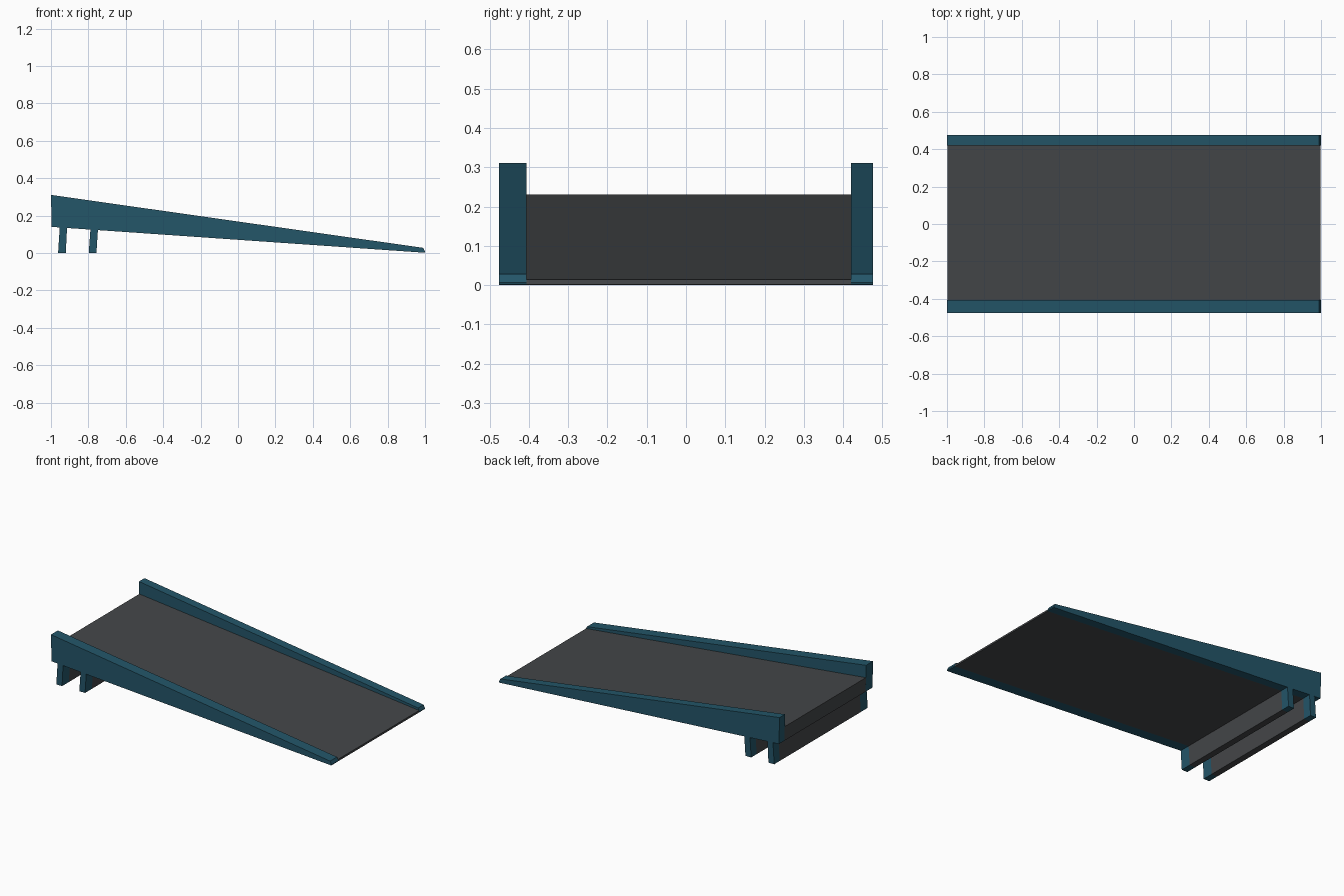
import bpy, bmesh

if "Cube" in bpy.data.objects:
    bpy.data.objects.remove(bpy.data.objects["Cube"])


def material(name, rgb):
    m = bpy.data.materials.new(name)
    m.diffuse_color = (*rgb, 1)
    m.use_nodes = True
    m.node_tree.nodes["Principled BSDF"].inputs["Base Color"].default_value = m.diffuse_color
    return m


blue = material("dark teal blue", (0.017, 0.092, 0.141))
grey = material("charcoal grey", (0.058, 0.062, 0.066))


def extrude_profile(name, profile, y0, y1, mat):
    """Extrude an x-z outline from y0 to y1."""
    bm = bmesh.new()
    face = bm.faces.new([bm.verts.new((x, y0, z)) for x, z in profile])
    new = bmesh.ops.extrude_face_region(bm, geom=[face])["geom"]
    bmesh.ops.translate(bm, vec=(0, y1 - y0, 0),
                        verts=[v for v in new if isinstance(v, bmesh.types.BMVert)])
    bmesh.ops.recalc_face_normals(bm, faces=bm.faces)
    mesh = bpy.data.meshes.new(name)
    bm.to_mesh(mesh)
    bm.free()
    mesh.materials.append(mat)
    ob = bpy.data.objects.new(name, mesh)
    bpy.context.collection.objects.link(ob)
    return ob


# y limits: front rail, deck between, back rail
FRONT, FRONT_IN, BACK_IN, BACK = -0.476, -0.406, 0.42, 0.476

# outlines in x-z
rail = [(-1, 0.311), (-0.996, 0.14), (0.998, 0.002), (1, 0.007), (0.99, 0.028)]
deck = [(-0.998, 0.231), (-0.996, 0.14), (0.998, 0.002), (0.997, 0.014)]
rear_foot = [(-0.953, 0.137), (-0.914, 0.1343), (-0.921, 0), (-0.962, 0)]
inner_foot = [(-0.789, 0.1257), (-0.749, 0.1229), (-0.757, 0), (-0.798, 0)]

# sloped deck
extrude_profile("ramp_deck", deck, FRONT_IN, BACK_IN, grey)

# side rails with feet below them
for side, a, b in (("front", FRONT, FRONT_IN), ("back", BACK_IN, BACK)):
    extrude_profile(side + "_rail", rail, a, b, blue)
    extrude_profile(side + "_outer_foot", rear_foot, a, b, blue)
    extrude_profile(side + "_inner_foot", inner_foot, a, b, blue)

# cross beams joining the feet under the deck
extrude_profile("outer_cross_beam", rear_foot, FRONT_IN, BACK_IN, grey)
extrude_profile("inner_cross_beam", inner_foot, FRONT_IN, BACK_IN, grey)
